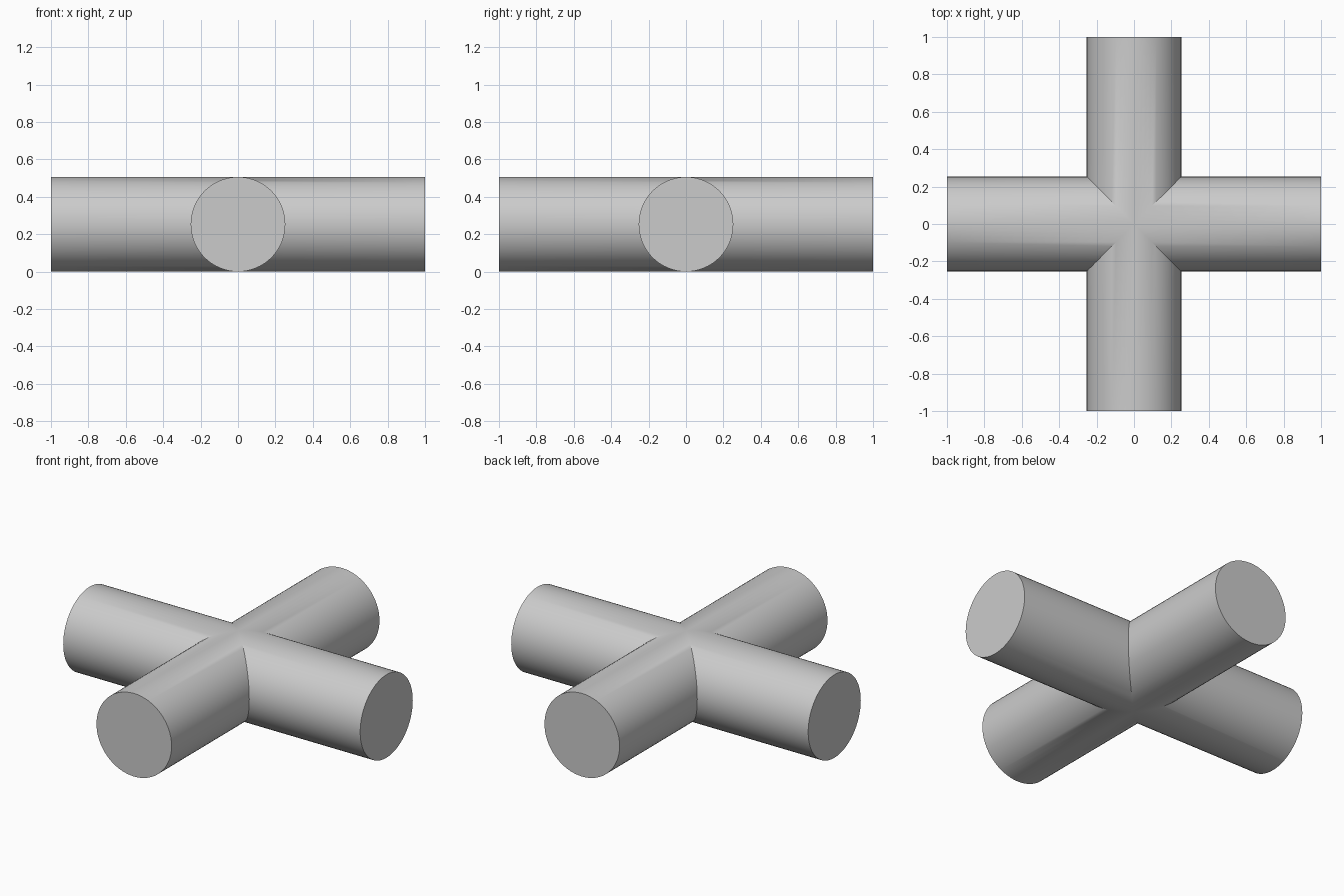
import bpy
import bmesh
from math import sin, cos, pi, radians
from mathutils import Matrix

RADIUS = 0.253
SEGMENTS = 64

cube = bpy.data.objects.get("Cube")
if cube:
    bpy.data.objects.remove(cube, do_unlink=True)

# Plain grey material
grey = bpy.data.materials.new("grey")
grey.use_nodes = True
colour = (0.6, 0.6, 0.6, 1)
grey.diffuse_color = colour
grey.node_tree.nodes["Principled BSDF"].inputs["Base Color"].default_value = colour


def add_arm(bm, turn):
    """One round arm, mitred at its inner end and capped at its outer end."""
    inner, outer = [], []
    for i in range(SEGMENTS):
        a = 2 * pi * i / SEGMENTS
        y, z = RADIUS * cos(a), RADIUS * sin(a) + RADIUS
        inner.append(bm.verts.new(turn @ Matrix.Translation((abs(y), y, z)).translation))
        outer.append(bm.verts.new(turn @ Matrix.Translation((1, y, z)).translation))
    for i in range(SEGMENTS):
        j = (i + 1) % SEGMENTS
        bm.faces.new((inner[i], outer[i], outer[j], inner[j]))
    bm.faces.new(outer)


# Four arms welded along their mitres into one cross
bm = bmesh.new()
for k in range(4):
    add_arm(bm, Matrix.Rotation(k * pi / 2, 4, "Z"))
bmesh.ops.remove_doubles(bm, verts=bm.verts, dist=0.0001)
bmesh.ops.recalc_face_normals(bm, faces=bm.faces)
mesh = bpy.data.meshes.new("pipe_cross")
bm.to_mesh(mesh)
bm.free()
mesh.materials.append(grey)

pipe_cross = bpy.data.objects.new("pipe_cross", mesh)
bpy.context.collection.objects.link(pipe_cross)
bpy.ops.object.select_all(action="DESELECT")
pipe_cross.select_set(True)
bpy.context.view_layer.objects.active = pipe_cross
bpy.ops.object.shade_smooth_by_angle(angle=radians(30))
